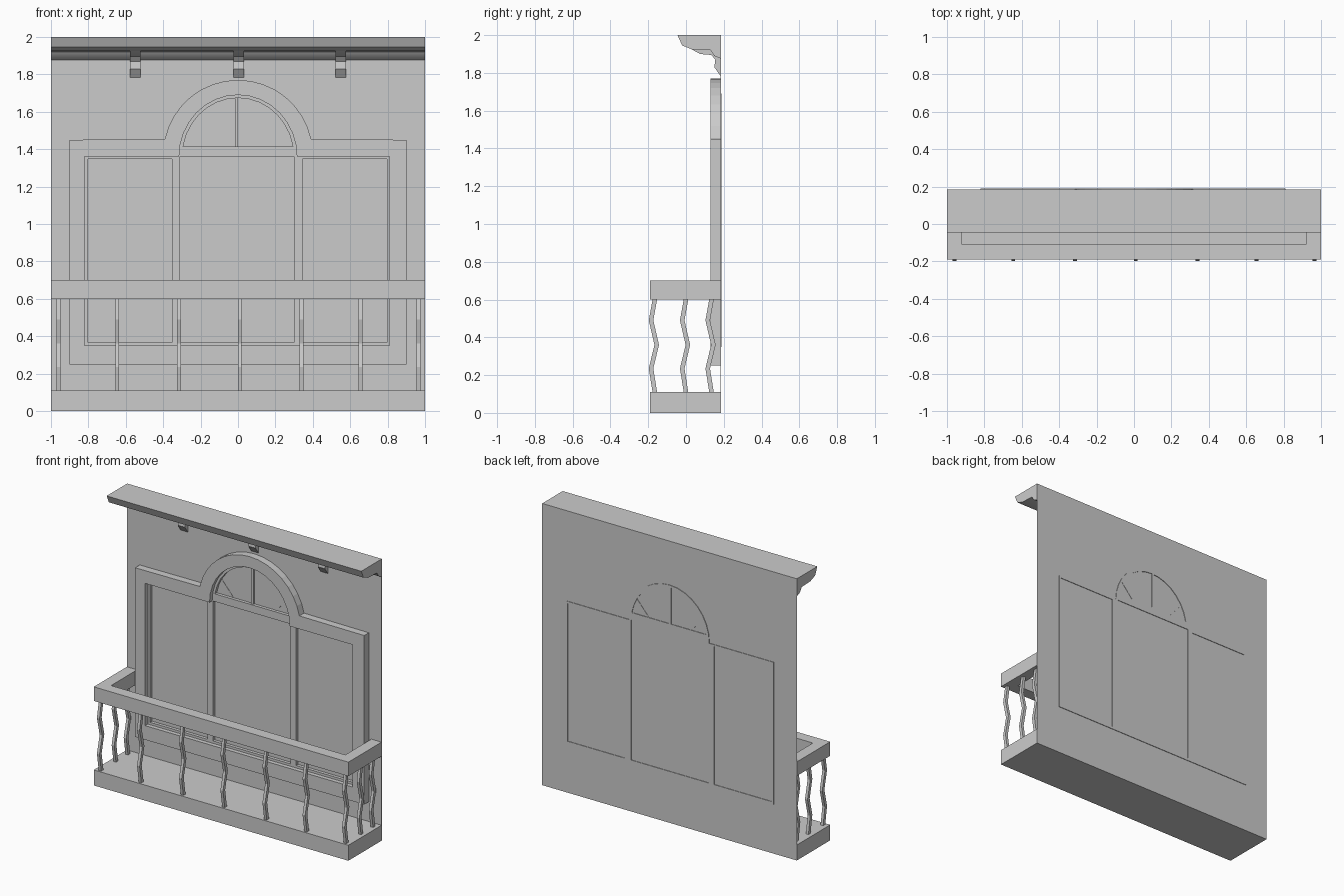
import bpy, bmesh, math

old = bpy.data.objects.get("Cube")
if old:
    bpy.data.objects.remove(old, do_unlink=True)

stone = bpy.data.materials.new("plain grey")
stone.use_nodes = True
GREY = (0.6, 0.6, 0.6, 1)
stone.diffuse_color = GREY
stone.node_tree.nodes["Principled BSDF"].inputs["Base Color"].default_value = GREY

BACK = 0.185


def finish(name, bm, smooth=False):
    bmesh.ops.recalc_face_normals(bm, faces=bm.faces)
    mesh = bpy.data.meshes.new(name)
    bm.to_mesh(mesh)
    bm.free()
    obj = bpy.data.objects.new(name, mesh)
    bpy.context.collection.objects.link(obj)
    mesh.materials.append(stone)
    if smooth:
        bpy.ops.object.select_all(action='DESELECT')
        obj.select_set(True)
        bpy.context.view_layer.objects.active = obj
        bpy.ops.object.shade_smooth_by_angle(angle=math.radians(40))
    return obj


def extrude(bm, faces, offset):
    geo = bmesh.ops.extrude_face_region(bm, geom=faces)
    verts = [v for v in geo["geom"] if isinstance(v, bmesh.types.BMVert)]
    bmesh.ops.translate(bm, verts=verts, vec=offset)


def box(name, x0, x1, y0, y1, z0, z1):
    bm = bmesh.new()
    face = bm.faces.new([bm.verts.new(p) for p in
                         ((x0, y0, z0), (x1, y0, z0), (x1, y1, z0), (x0, y1, z0))])
    extrude(bm, [face], (0, 0, z1 - z0))
    return finish(name, bm)


def side_profile(name, points, x0, x1, smooth=False):
    """Extrude a (y, z) outline along x."""
    bm = bmesh.new()
    face = bm.faces.new([bm.verts.new((x0, y, z)) for y, z in points])
    extrude(bm, [face], (x1 - x0, 0, 0))
    return finish(name, bm, smooth)


def band(name, outer, inner, y0, y1, closed):
    """Flat band between two matching (x, z) outlines, given depth."""
    bm = bmesh.new()
    a = [bm.verts.new((x, y0, z)) for x, z in outer]
    b = [bm.verts.new((x, y0, z)) for x, z in inner]
    n = len(a)
    faces = [bm.faces.new((a[i], a[(i + 1) % n], b[(i + 1) % n], b[i]))
             for i in range(n if closed else n - 1)]
    extrude(bm, faces, (0, y1 - y0, 0))
    return finish(name, bm)


def arc(rx, rz, cz, start=180.0, steps=16):
    angles = [math.radians(start + (180 - 2 * start) * i / steps) for i in range(steps + 1)]
    return [(rx * math.cos(t), cz + rz * math.sin(t)) for t in angles]


# Wall and balcony floor
box("wall", -1, 1, BACK - 0.003, BACK, 0, 2)
box("balcony_floor", -1, 1, -0.19, BACK, 0, 0.11)

# U-shaped handrail
bm = bmesh.new()
rail = ((-1, BACK), (-1, -0.19), (1, -0.19), (1, BACK))
inside = ((-0.92, BACK), (-0.92, -0.11), (0.92, -0.11), (0.92, BACK))
a = [bm.verts.new((x, y, 0.6)) for x, y in rail]
b = [bm.verts.new((x, y, 0.6)) for x, y in inside]
extrude(bm, [bm.faces.new((a[i], a[i + 1], b[i + 1], b[i])) for i in range(3)], (0, 0, 0.1))
finish("handrail", bm)

# Zigzag balusters along the front and both sides
ZIGZAG = ((0.0, 0.11), (-0.02, 0.235), (0.01, 0.36), (-0.02, 0.49), (0.0, 0.6))


def baluster(name, x, y):
    front = [(y + dy - 0.012, z) for dy, z in ZIGZAG]
    rear = [(y + dy + 0.012, z) for dy, z in reversed(ZIGZAG)]
    side_profile(name, front + rear, x - 0.01, x + 0.01)


for x in (-0.96, -0.645, -0.315, 0.01, 0.34, 0.655, 0.965):
    baluster("front_baluster", x, -0.165)
for x in (-0.96, 0.965):
    for y in (0.0, 0.135):
        baluster("side_baluster", x, y)

# Cornice and its brackets
side_profile("cornice", ((BACK, 2), (-0.045, 2), (-0.02, 1.945), (0.03, 1.925),
                         (0.13, 1.92), (0.15, 1.89), (BACK, 1.875)), -1, 1, True)
for x in (-0.55, 0.005, 0.55):
    side_profile("cornice_bracket", ((BACK, 1.93), (0.02, 1.93), (0.075, 1.9), (0.135, 1.895),
                                     (0.155, 1.87), (0.15, 1.83), (BACK, 1.78)),
                 x - 0.028, x + 0.028, True)

# Raised surround with an arched top
outer = [(-0.9, 0.25), (-0.9, 1.45)] + arc(0.4, 0.4, 1.37, 168) + [(0.9, 1.45), (0.9, 0.25)]
inner = [(-0.82, 0.35), (-0.82, 1.36)] + arc(0.315, 0.33, 1.36) + [(0.81, 1.36), (0.81, 0.35)]
band("window_surround", outer, inner, 0.13, BACK, True)

# Window frame bars
FRONT, REAR = 0.16, 0.189
for x0, x1 in ((-0.82, -0.802), (-0.352, -0.31), (0.3, 0.345), (0.797, 0.81)):
    box("window_stile", x0, x1, FRONT, REAR, 0.35, 1.36)
box("window_bottom_rail", -0.82, 0.81, FRONT, REAR, 0.35, 0.367)
for x0, x1 in ((-0.82, -0.31), (0.3, 0.81)):
    box("window_top_rail", x0, x1, FRONT, REAR, 1.347, 1.36)

# Fanlight: transom, centre bar, arched rim and slanting bars
box("transom", -0.31, 0.3, FRONT, REAR, 1.36, 1.415)
box("fanlight_bar", -0.015, 0.001, FRONT + 0.01, REAR, 1.415, 1.685)
band("fanlight_rim", arc(0.315, 0.33, 1.36), arc(0.298, 0.314, 1.36), FRONT, REAR, False)
for s in (-1, 1):
    band("slanting_bar", ((s * 0.16, 1.415), (s * 0.26, 1.53)),
         ((s * 0.175, 1.415), (s * 0.268, 1.52)), BACK - 0.005, REAR - 0.002, False)
